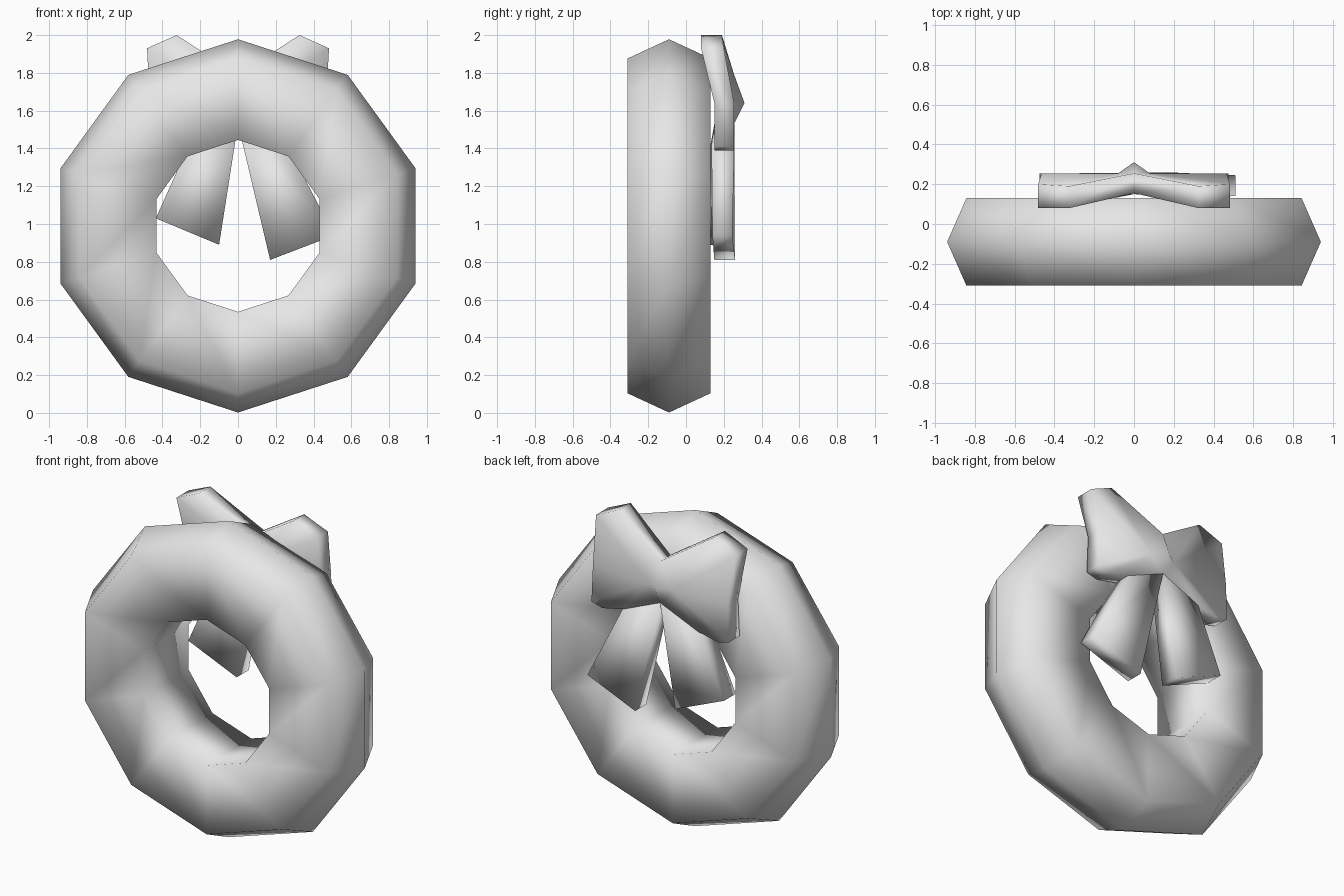
import bpy, bmesh, math

cube = bpy.data.objects.get("Cube")
if cube:
    bpy.data.objects.remove(cube, do_unlink=True)

grey = bpy.data.materials.new("light_grey")
grey.use_nodes = True
grey.diffuse_color = (0.8, 0.8, 0.8, 1)
grey.node_tree.nodes["Principled BSDF"].inputs["Base Color"].default_value = (0.8, 0.8, 0.8, 1)


def finish(name, bm):
    """Turn a bmesh into a smooth shaded object."""
    bmesh.ops.recalc_face_normals(bm, faces=bm.faces)
    for face in bm.faces:
        face.smooth = True
    mesh = bpy.data.meshes.new(name)
    bm.to_mesh(mesh)
    bm.free()
    mesh.materials.append(grey)
    obj = bpy.data.objects.new(name, mesh)
    bpy.context.collection.objects.link(obj)


def join_rims(bm, front, back):
    for i in range(len(front)):
        bm.faces.new((front[i - 1], front[i], back[i], back[i - 1]))


# Wreath ring: a section with a flat inner wall, spun in ten steps
RING_Y, RING_Z = -0.09, 0.99
section = [(0.988, 0), (0.886, 0.22), (0.455, 0.22), (0.455, -0.22), (0.886, -0.22)]
bm = bmesh.new()
verts = [bm.verts.new((0, RING_Y + y, RING_Z + r)) for r, y in section]
edges = [bm.edges.new((verts[i], verts[i - 1])) for i in range(len(verts))]
bmesh.ops.spin(bm, geom=verts + edges, cent=(0, RING_Y, RING_Z), axis=(0, 1, 0),
               angle=math.tau, steps=10)
bmesh.ops.remove_doubles(bm, verts=bm.verts, dist=0.001)
finish("wreath_ring", bm)

# Bow loops: outline as x, z, front y, back y; the other half is mirrored
half = [(0, 1.79, 0.155, 0.255), (0.325, 2.0, 0.08, 0.19), (0.482, 1.93, 0.08, 0.2),
        (0.465, 1.64, 0.15, 0.255), (0.475, 1.41, 0.15, 0.255), (0.4, 1.39, 0.15, 0.255),
        (0.26, 1.42, 0.15, 0.255), (0, 1.53, 0.15, 0.255)]
outline = half + [(-x, z, f, b) for x, z, f, b in reversed(half[1:-1])]
bm = bmesh.new()
front = [bm.verts.new((x, f, z)) for x, z, f, b in outline]
back = [bm.verts.new((x, b, z)) for x, z, f, b in outline]
join_rims(bm, front, back)
# The front fans from the middle, each back half from its own side of the knot
middle = bm.verts.new((0, 0.155, 1.64))
knot_side = {s: bm.verts.new((s * 0.08, 0.255, 1.63)) for s in (1, -1)}
for i in range(len(outline)):
    bm.faces.new((front[i - 1], front[i], middle))
    side = 1 if outline[i][0] + outline[i - 1][0] > 0 else -1
    bm.faces.new((back[i - 1], back[i], knot_side[side]))
# Pointed knot at the back
peak = bm.verts.new((0, 0.31, 1.64))
for side in knot_side.values():
    bm.faces.new((back[0], side, peak))
    bm.faces.new((side, back[len(half) - 1], peak))
finish("bow_loops", bm)


# Ribbon tails: slanted strips flush with the back of the loops
def ribbon_tail(name, corners):
    bm = bmesh.new()
    front = [bm.verts.new((x, f, z)) for x, z, f, b in corners]
    back = [bm.verts.new((x, b, z)) for x, z, f, b in corners]
    bm.faces.new(front)
    bm.faces.new(back)
    join_rims(bm, front, back)
    finish(name, bm)


ribbon_tail("ribbon_tail_left", [(0, 1.53, 0.15, 0.256), (0.17, 0.81, 0.15, 0.26),
                                 (0.51, 0.94, 0.14, 0.245), (0.26, 1.42, 0.135, 0.256)])
ribbon_tail("ribbon_tail_right", [(0, 1.53, 0.15, 0.256), (-0.1, 0.89, 0.13, 0.25),
                                  (-0.435, 1.03, 0.13, 0.245), (-0.26, 1.42, 0.13, 0.256)])
